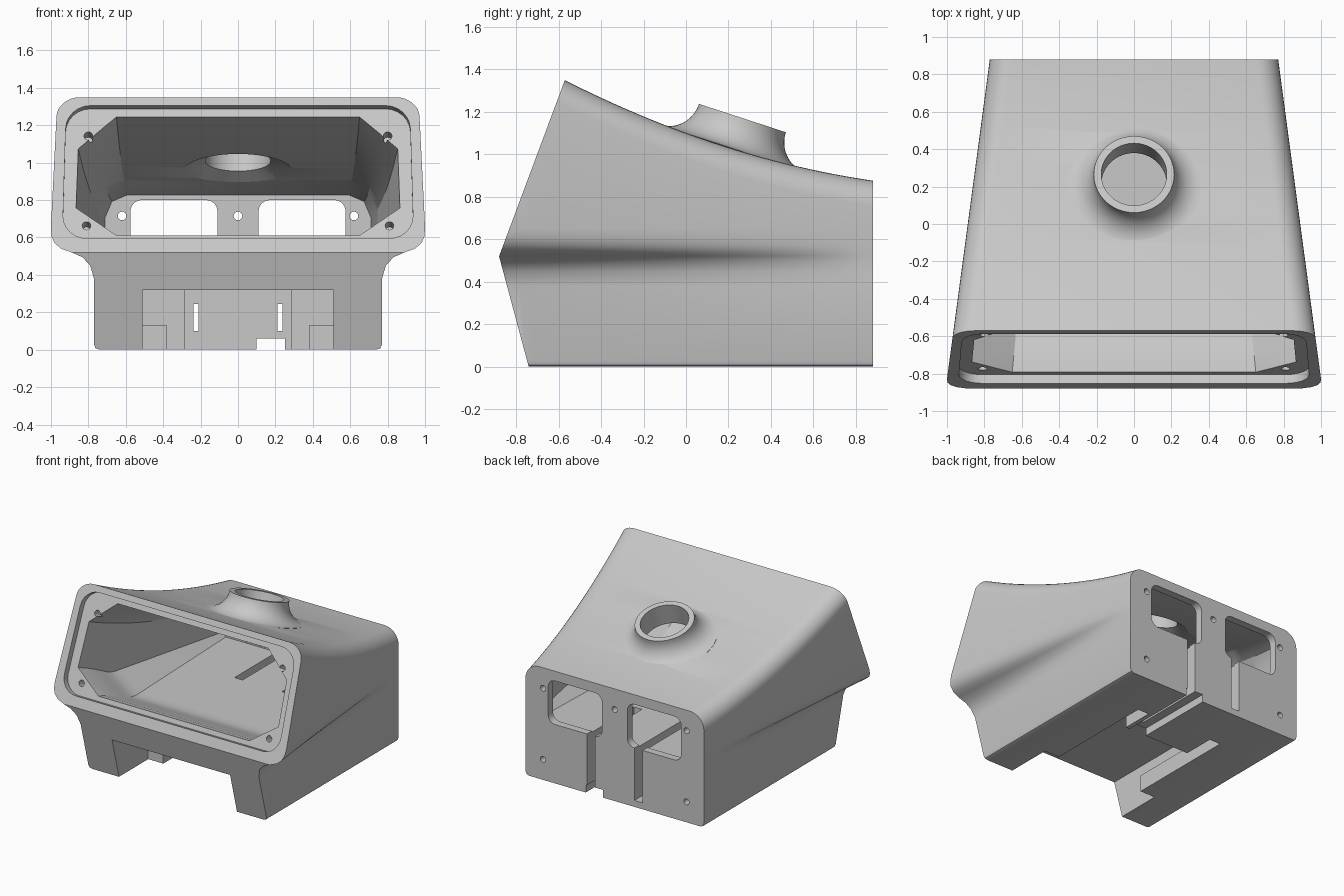
import bpy, bmesh
from math import sin, cos, pi, radians
from mathutils import Vector, Matrix

old = bpy.data.objects.get("Cube")
if old:
    bpy.data.objects.remove(old, do_unlink=True)

grey = bpy.data.materials.new("plain_grey")
grey.use_nodes = True
grey.diffuse_color = (0.58, 0.58, 0.58, 1)
grey.node_tree.nodes["Principled BSDF"].inputs["Base Color"].default_value = (0.58, 0.58, 0.58, 1)


# ---------- helpers ----------
def loft(name, rings):
    """Closed solid through rings that share one point count."""
    bm = bmesh.new()
    rows = [[bm.verts.new(p) for p in ring] for ring in rings]
    n = len(rows[0])
    for a, b in zip(rows, rows[1:]):
        for i in range(n):
            j = (i + 1) % n
            bm.faces.new((a[i], a[j], b[j], b[i]))
    bm.faces.new(rows[0][::-1])
    bm.faces.new(rows[-1])
    bmesh.ops.recalc_face_normals(bm, faces=bm.faces)
    mesh = bpy.data.meshes.new(name)
    bm.to_mesh(mesh)
    bm.free()
    mesh.materials.append(grey)
    ob = bpy.data.objects.new(name, mesh)
    bpy.context.collection.objects.link(ob)
    return ob


def prism(name, outline, lo, hi, frame=Matrix()):
    return loft(name, [[frame @ Vector((x, y, h)) for x, y in outline] for h in (lo, hi)])


def box(name, x0, x1, y0, y1, z0, z1):
    return prism(name, [(x0, y0), (x1, y0), (x1, y1), (x0, y1)], z0, z1)


def circle(cx, cy, r, n=24):
    return [(cx + r * cos(2 * pi * i / n), cy + r * sin(2 * pi * i / n)) for i in range(n)]


def rounded(x0, x1, y0, y1, r, n=6):
    pts = []
    for q, (cx, cy) in enumerate([(x1 - r, y1 - r), (x0 + r, y1 - r), (x0 + r, y0 + r), (x1 - r, y0 + r)]):
        for i in range(n + 1):
            a = (q + i / n) * pi / 2
            pts.append((cx + r * cos(a), cy + r * sin(a)))
    return pts


def turned(name, profile, frame, n=64):
    return loft(name, [[frame @ Vector((x, y, h)) for x, y in circle(0, 0, r, n)] for r, h in profile])


def frame_from(origin, x, y, z):
    m = Matrix((x, y, z)).transposed().to_4x4()
    m.translation = origin
    return m


def combine(target, tool, operation="DIFFERENCE"):
    tool.hide_render = True
    mod = target.modifiers.new("combine", "BOOLEAN")
    mod.operation, mod.solver, mod.object = operation, "EXACT", tool
    bpy.context.view_layer.objects.active = target
    bpy.ops.object.modifier_apply(modifier=mod.name)
    bpy.data.objects.remove(tool, do_unlink=True)


def mirrored(half, y):
    """Full ring at depth y from the +x half outline."""
    return [(x, y, z) for x, z in half] + [(-x, y, z) for x, z in reversed(half)]


def roof(y):
    d = 0.88 - y
    return 0.876 + 0.145 * d + 0.125 * d * d


def mix(a, b, t):
    return a + (b - a) * min(max(t, 0), 1)


# ---------- outer shell: flared top over a straight base ----------
FLARE = [(0, .38), (.02, .45), (.06, .495), (.12, .522), (.17, .54), (.205, .57), (.222, .605), (.228, .65)]


def shell_ring(y):
    extra = 0.134 * (0.88 - y) + 0.001
    w, top, r = 0.77 + extra, roof(y), 0.12
    half = [(.74, 0), (.762, .008), (.77, .03)]
    half += [(.77 + dx / .228 * extra, z) for dx, z in FLARE]
    half += [(w - r + r * cos(a), top - r + r * sin(a)) for a in (i * pi / 16 for i in range(9))]
    return mirrored(half, y)


housing = loft("housing", [shell_ring(0.88 - 1.9 * i / 32) for i in range(33)])

# Sloped front: leaning face above, undercut below
yz_frame = frame_from(Vector((0, 0, 0)), (0, 1, 0), (0, 0, 1), (1, 0, 0))
combine(housing, prism("front_trim", [(-.88, .52), (-.3815, 1.855), (-.3815, 3), (-3, 3), (-3, -.3), (-.66, -.3)],
                       -2, 2, yz_frame))

# ---------- collar on the roof ----------
axis = Vector((0, .31, .95)).normalized()
side = Vector((1, 0, 0))
collar_frame = frame_from(Vector((0, .219, 1.028)), side, axis.cross(side), axis)
sweep = [i * pi / 24 for i in range(13)]
combine(housing, turned("collar", [(.215 + .145 * (1 - cos(a)), .15 * (1 - sin(a))) for a in sweep]
                        + [(.355, -.05)], collar_frame), "UNION")


# ---------- main cavity ----------
def cavity_ring(y):
    t = (y + .6) / 1.42
    w = .71 + .1 * (.82 - y)
    top = roof(y) - .055 - .03 * (.88 - y)
    floor = mix(.615, .45, (y + .78) / .4)
    c = mix(.2, .12, t)
    fx, fz = mix(.22, .03, t), mix(.16, .03, t)
    bulge = mix(.5, .3, t) * c
    half = [(w - fx, floor), (w, floor + fz), (w, top - c), (w - bulge, top - bulge), (w - c, top)]
    return mirrored(half, y)


combine(housing, loft("cavity", [cavity_ring(.82 - 1.82 * i / 28) for i in range(29)]))
combine(housing, turned("collar_bore", [(.29, -.12), (.29, -.075), (.175, -.02), (.175, .3)], collar_frame))

# ---------- front recess and screw holes ----------
up = Vector((0, .31, .83)).normalized()
front_frame = frame_from(Vector((0, -.88, .52)), side, up, side.cross(up))
recess = [(x * (1.012 - .03 * v), v) for x, v in rounded(-.93, .93, .08, .838, .13)]
combine(housing, prism("front_recess", recess, -.05, .2, front_frame))
for s in (-1, 1):
    for x, z in ((.8, 1.16), (.81, .68)):
        combine(housing, prism("front_screw_hole", circle(s * x, (z - .52) / up.z, .023), -.13, .1, front_frame))

# ---------- back windows and screw holes ----------
back_frame = frame_from(Vector((0, .88, 0)), (1, 0, 0), (0, 0, 1), (0, -1, 0))
combine(housing, prism("back_screw_hole", circle(0, .715, .023), -.1, .15, back_frame))
for s in (-1, 1):
    x0, x1 = sorted((s * .11, s * .575))
    combine(housing, prism("back_window", rounded(x0, x1, .46, .8, .06), -.1, .15, back_frame))
    for z in (.715, .16):
        combine(housing, prism("back_screw_hole", circle(s * .62, z, .023), -.1, .15, back_frame))


# ---------- underside bay with side rails, slots and groove ----------
def bay(h):
    right = [(h, -.4), (h, .5), (.285, .5), (.285, .25)]
    return right + [(-x, y) for x, y in reversed(right)]


combine(housing, box("bay_mouth", -.51, .51, -1.2, -.38, -.1, .32))
combine(housing, prism("bay_upper", bay(.51), .13, .32))
combine(housing, prism("bay_lower", bay(.38), -.1, .14))
for s in (-1, 1):
    x0, x1 = sorted((s * .17, s * .24))
    combine(housing, box("back_slot", x0, x1, .3, 1, .05, .6))
    x0, x1 = sorted((s * .21, s * .238))
    combine(housing, box("bay_slot", x0, x1, .2, .35, .1, .245))
combine(housing, box("cable_groove", .1, .25, .2, 1, -.1, .06))

# ---------- shading ----------
bpy.ops.object.select_all(action="DESELECT")
housing.select_set(True)
bpy.context.view_layer.objects.active = housing
bpy.ops.object.shade_smooth_by_angle(angle=radians(28))
